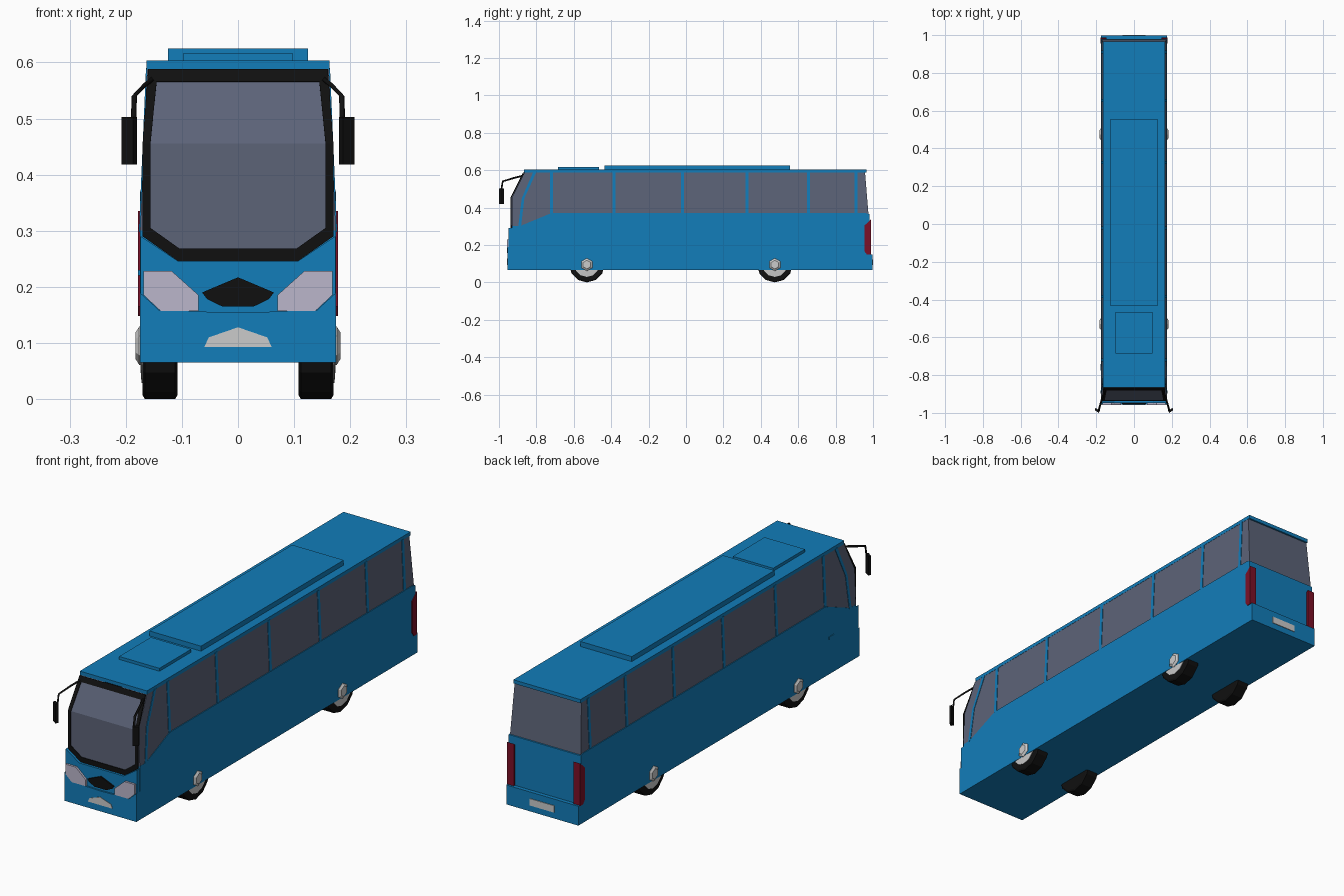
import bpy, bmesh, math

if "Cube" in bpy.data.objects:
    bpy.data.objects.remove(bpy.data.objects["Cube"])


def material(name, rgb):
    m = bpy.data.materials.new(name)
    m.diffuse_color = (*rgb, 1)
    m.use_nodes = True
    m.node_tree.nodes["Principled BSDF"].inputs["Base Color"].default_value = m.diffuse_color
    return m


BLUE = material("blue_paint", (0.006, 0.205, 0.49))
GLASS = material("tinted_glass", (0.107, 0.125, 0.187))
BLACK = material("black_trim", (0.005, 0.005, 0.005))
RED = material("tail_red", (0.2, 0.005, 0.02))
LAMP = material("lamp", (0.5, 0.47, 0.6))
WHITE = material("pale_grey", (0.7, 0.7, 0.72))


def loft(name, loops, mat):
    """Closed solid through a list of loops with equal point counts."""
    bm = bmesh.new()
    rings = [[bm.verts.new(p) for p in loop] for loop in loops]
    n = len(rings[0])
    for a, b in zip(rings, rings[1:]):
        for i in range(n):
            j = (i + 1) % n
            bm.faces.new((a[i], a[j], b[j], b[i]))
    bm.faces.new(rings[0])
    bm.faces.new(rings[-1])
    bmesh.ops.recalc_face_normals(bm, faces=bm.faces)
    me = bpy.data.meshes.new(name)
    bm.to_mesh(me)
    bm.free()
    me.materials.append(mat)
    ob = bpy.data.objects.new(name, me)
    bpy.context.collection.objects.link(ob)
    return ob


def box(name, x, y, z, mat):
    loop = [(x[0], y[0]), (x[1], y[0]), (x[1], y[1]), (x[0], y[1])]
    return loft(name, [[(a, b, c) for a, b in loop] for c in z], mat)


def side_profile(name, pts, x0, x1, mat):
    """Extrude a (y, z) profile across x; x0 and x1 are functions of z."""
    return loft(name, [[(f(z), y, z) for y, z in pts] for f in (x0, x1)], mat)


def front_plate(name, pts, y0, y1, mat):
    """Extrude an (x, z) outline in y."""
    return loft(name, [[(x, y, z) for x, z in pts] for y in (y0, y1)], mat)


def mirrored(half):
    return half + [(-x, z) for x, z in reversed(half) if x > 0]


def wall(z):            # half width of the leaning window wall
    return 0.1745 - 0.0431 * (z - 0.30)


def screen_y(z):        # windscreen: upright, then raked
    return -0.93 + max(0, z - 0.455) * 0.068 / 0.135


# Lower hull and glazed upper cabin
side_profile("lower_hull", [(-0.93, 0.065), (0.98, 0.065), (0.98, 0.365), (0.96, 0.37),
             (-0.72, 0.37), (-0.89, 0.30), (-0.93, 0.30)],
             lambda z: -0.175, lambda z: 0.175, BLUE)
side_profile("cabin_glass", [(-0.93, 0.295), (-0.93, 0.455), (-0.862, 0.59), (0.957, 0.59),
             (0.976, 0.36), (-0.72, 0.36), (-0.89, 0.295)],
             lambda z: -wall(z), wall, GLASS)

# Window pillars on both sides
pillars = [[(y - 0.008, 0.365), (y + 0.008, 0.365), (y + 0.008, 0.59), (y - 0.008, 0.59)]
           for y in (-0.72, -0.385, -0.02, 0.325, 0.655, 0.91)]
pillars.append([(-0.897, 0.298), (-0.882, 0.298), (-0.864, 0.45),
                (-0.80, 0.59), (-0.817, 0.59), (-0.878, 0.45)])
for s in (-1, 1):
    for p in pillars:
        side_profile("window_pillar", p, lambda z: s * (wall(z) - 0.004),
                     lambda z: s * (wall(z) + 0.002), BLUE)

# Roof, air conditioning unit and hatch
box("roof", (-0.163, 0.163), (-0.865, 0.965), (0.587, 0.603), BLUE)
box("roof_unit", (-0.125, 0.125), (-0.435, 0.555), (0.6, 0.625), BLUE)
box("roof_hatch", (-0.098, 0.098), (-0.685, -0.465), (0.6, 0.616), BLUE)

# Windscreen glass and its black surround, both following the raked front
inner = mirrored([(0.145, 0.565), (0.156, 0.455), (0.156, 0.305), (0.104, 0.268)])
outer = mirrored([(0.16, 0.587), (0.17, 0.455), (0.17, 0.29), (0.107, 0.246)])


def screen_mesh(name, pts, faces, offset, mat):
    me = bpy.data.meshes.new(name)
    me.from_pydata([(x, screen_y(z) - offset, z) for x, z in pts], [], faces)
    me.materials.append(mat)
    ob = bpy.data.objects.new(name, me)
    bpy.context.collection.objects.link(ob)
    sol = ob.modifiers.new("thickness", "SOLIDIFY")
    sol.thickness = 0.006
    sol.offset = 0


screen_mesh("windscreen", inner, [(0, 7, 6, 1), (1, 6, 5, 4, 3, 2)], 0.002, GLASS)
screen_mesh("windscreen_frame", outer + inner,
            [(i, i + 8, (i + 1) % 8 + 8, (i + 1) % 8) for i in range(8)], 0.005, BLACK)
box("destination_slot", (-0.04, 0.04), (-0.868, -0.86), (0.584, 0.588), BLACK)

# Front panel, bumper, grille and lamps
front_plate("front_panel", mirrored([(0.1735, 0.14), (0.1735, 0.29), (0.107, 0.246)]),
            -0.948, -0.925, BLUE)
front_plate("front_bumper", mirrored([(0.175, 0.065), (0.175, 0.19), (0.14, 0.158), (0, 0.154)]),
            -0.955, -0.925, BLUE)
front_plate("grille", mirrored([(0, 0.217), (0.064, 0.19), (0.055, 0.178), (0.028, 0.165)]),
            -0.954, -0.94, BLACK)
front_plate("lower_grille", mirrored([(0, 0.128), (0.052, 0.11), (0.06, 0.093)]),
            -0.957, -0.945, WHITE)
for s in (-1, 1):
    lamp = [(0.168, 0.228), (0.168, 0.185), (0.138, 0.157), (0.07, 0.157), (0.07, 0.185), (0.118, 0.228)]
    front_plate("headlight", [(s * x, z) for x, z in lamp], -0.957, -0.94, LAMP)

# Rear bumper, plate and wrap-around tail lights
box("rear_bumper", (-0.175, 0.175), (0.95, 0.997), (0.065, 0.15), BLUE)
box("rear_plate", (-0.06, 0.06), (0.99, 1.0), (0.092, 0.122), WHITE)
for s in (-1, 1):
    side_profile("tail_light", [(0.955, 0.165), (0.968, 0.148), (0.988, 0.148), (0.988, 0.335),
                 (0.955, 0.305)], lambda z: s * 0.145, lambda z: s * 0.178, RED)

# Door handle on the left side
box("door_handle", (-0.178, -0.17), (-0.775, -0.74), (0.22, 0.23), BLUE)


# Wheels: tyre, dished rim and protruding hub
def turned(name, y, s, profile, sides, mat):
    steps = [2 * math.pi * i / sides - math.pi / 2 for i in range(sides)]
    loft(name, [[(s * x, y + r * math.cos(a), 0.095 + r * math.sin(a)) for a in steps]
                for x, r in profile], mat)


for s in (-1, 1):
    for y in (-0.53, 0.475):
        turned("tyre", y, s, [(0.108, 0.088), (0.112, 0.095), (0.166, 0.095), (0.17, 0.088)], 12, BLACK)
        turned("rim", y, s, [(0.15, 0.066), (0.172, 0.066), (0.174, 0.04)], 12, WHITE)
        turned("hub", y, s, [(0.16, 0.036), (0.176, 0.034), (0.183, 0.023)], 6, WHITE)

# Wing mirrors on bent arms
for s in (-1, 1):
    cu = bpy.data.curves.new("mirror_arm", "CURVE")
    cu.dimensions = "3D"
    cu.bevel_depth = 0.005
    cu.bevel_resolution = 0
    cu.use_fill_caps = True
    sp = cu.splines.new("POLY")
    path = [(0.15, -0.865, 0.572), (0.168, -0.92, 0.558), (0.185, -0.98, 0.54), (0.186, -0.988, 0.49)]
    sp.points.add(len(path) - 1)
    for pt, (x, y, z) in zip(sp.points, path):
        pt.co = (s * x, y, z, 1)
    cu.materials.append(BLACK)
    bpy.context.collection.objects.link(bpy.data.objects.new("mirror_arm", cu))
    foot = [(0.18, -0.988), (0.187, -1.0), (0.208, -0.985), (0.204, -0.974)]
    loft("wing_mirror", [[(s * x, y, z) for x, y in foot] for z in (0.418, 0.503)], BLACK)
